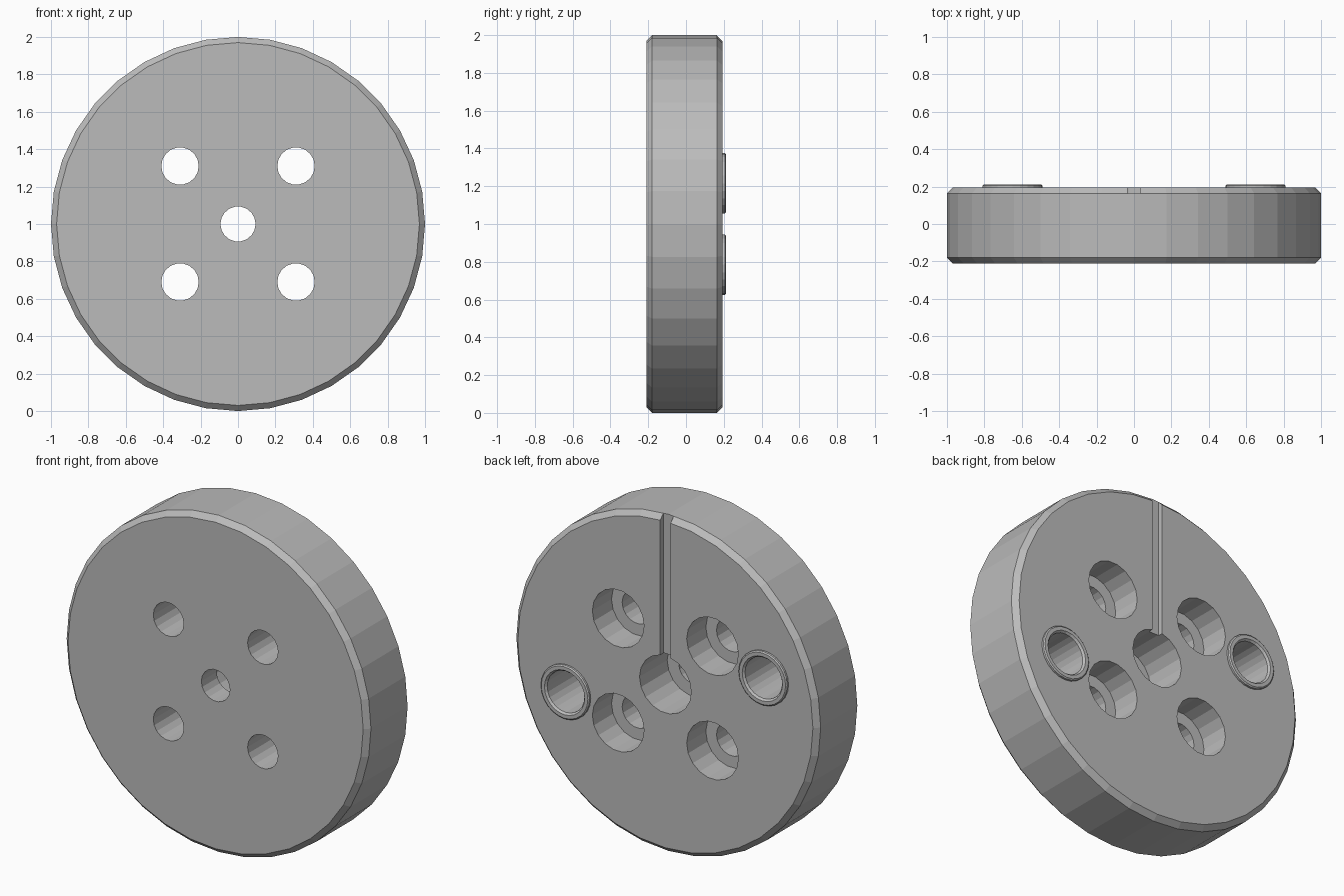
import bpy, bmesh, math
from mathutils import Vector

cube = bpy.data.objects.get("Cube")
if cube:
    bpy.data.objects.remove(cube, do_unlink=True)

steel = bpy.data.materials.new("plain_grey")
steel.use_nodes = True
GREY = (0.5, 0.5, 0.5, 1)
steel.diffuse_color = GREY
steel.node_tree.nodes["Principled BSDF"].inputs["Base Color"].default_value = GREY

FRONT, BACK, TOP = -0.21, 0.194, 0.212
BEVEL = 0.03


def finish(name, bm):
    bmesh.ops.recalc_face_normals(bm, faces=bm.faces)
    mesh = bpy.data.meshes.new(name)
    bm.to_mesh(mesh)
    bm.free()
    mesh.materials.append(steel)
    obj = bpy.data.objects.new(name, mesh)
    bpy.context.collection.objects.link(obj)
    return obj


def lathe(name, profile, segments, x=0, z=1, closed=False):
    """Spin (radius, y) points round the y axis; cap the ends unless closed."""
    bm = bmesh.new()
    rings = []
    for r, y in profile:
        angles = [math.tau * i / segments for i in range(segments)]
        rings.append([bm.verts.new((x + r * math.cos(a), y, z + r * math.sin(a)))
                      for a in angles])
    pairs = list(zip(rings, rings[1:]))
    if closed:
        pairs.append((rings[-1], rings[0]))
    else:
        bm.faces.new(rings[0])
        bm.faces.new(rings[-1])
    for a, b in pairs:
        for i in range(segments):
            j = (i + 1) % segments
            bm.faces.new((a[i], a[j], b[j], b[i]))
    return finish(name, bm)


def cut(target, cutter):
    cutter.hide_render = True
    mod = target.modifiers.new("cut", "BOOLEAN")
    mod.operation = "DIFFERENCE"
    mod.solver = "EXACT"
    mod.object = cutter
    bpy.context.view_layer.objects.active = target
    bpy.ops.object.modifier_apply(modifier=mod.name)
    bpy.data.objects.remove(cutter, do_unlink=True)


def stepped_hole(x, z, small, large, depth):
    step = BACK - depth
    return lathe("hole_cutter", [(small, FRONT - 0.1), (small, step),
                                 (large, step), (large, BACK + 0.1)], 18, x, z)


# Chamfered round plate
plate = lathe("round_plate", [(1 - BEVEL, FRONT), (1, FRONT + BEVEL),
                              (1, BACK - BEVEL), (1 - BEVEL, BACK)], 36)

# Counterbored centre hole and four screw holes
cut(plate, stepped_hole(0, 1, 0.094, 0.17, 0.26))
for sx in (-1, 1):
    for sz in (-1, 1):
        cut(plate, stepped_hole(0.31 * sx, 1 + 0.31 * sz, 0.1, 0.17, 0.18))

# Groove from the centre hole to the rim on the back
bm = bmesh.new()
bmesh.ops.create_cube(bm, size=1)
bmesh.ops.scale(bm, vec=(0.068, 0.2, 1.1), verts=bm.verts)
bmesh.ops.translate(bm, vec=Vector((0, BACK - 0.03 + 0.1, 1.65)), verts=bm.verts)
cut(plate, finish("groove_cutter", bm))

# Two raised sleeves, set diagonally, in blind bores
for name, side in (("left_sleeve", 1), ("right_sleeve", -1)):
    x, z = 0.65 * side, 1 - 0.215 * side
    floor = -0.14
    cut(plate, lathe("bore_cutter", [(0.14, floor), (0.14, BACK + 0.1)], 24, x, z))
    lathe(name, [(0.122, floor), (0.16, floor), (0.16, TOP - 0.006), (0.153, TOP),
                 (0.132, TOP), (0.122, TOP - 0.012)], 24, x, z, closed=True)
